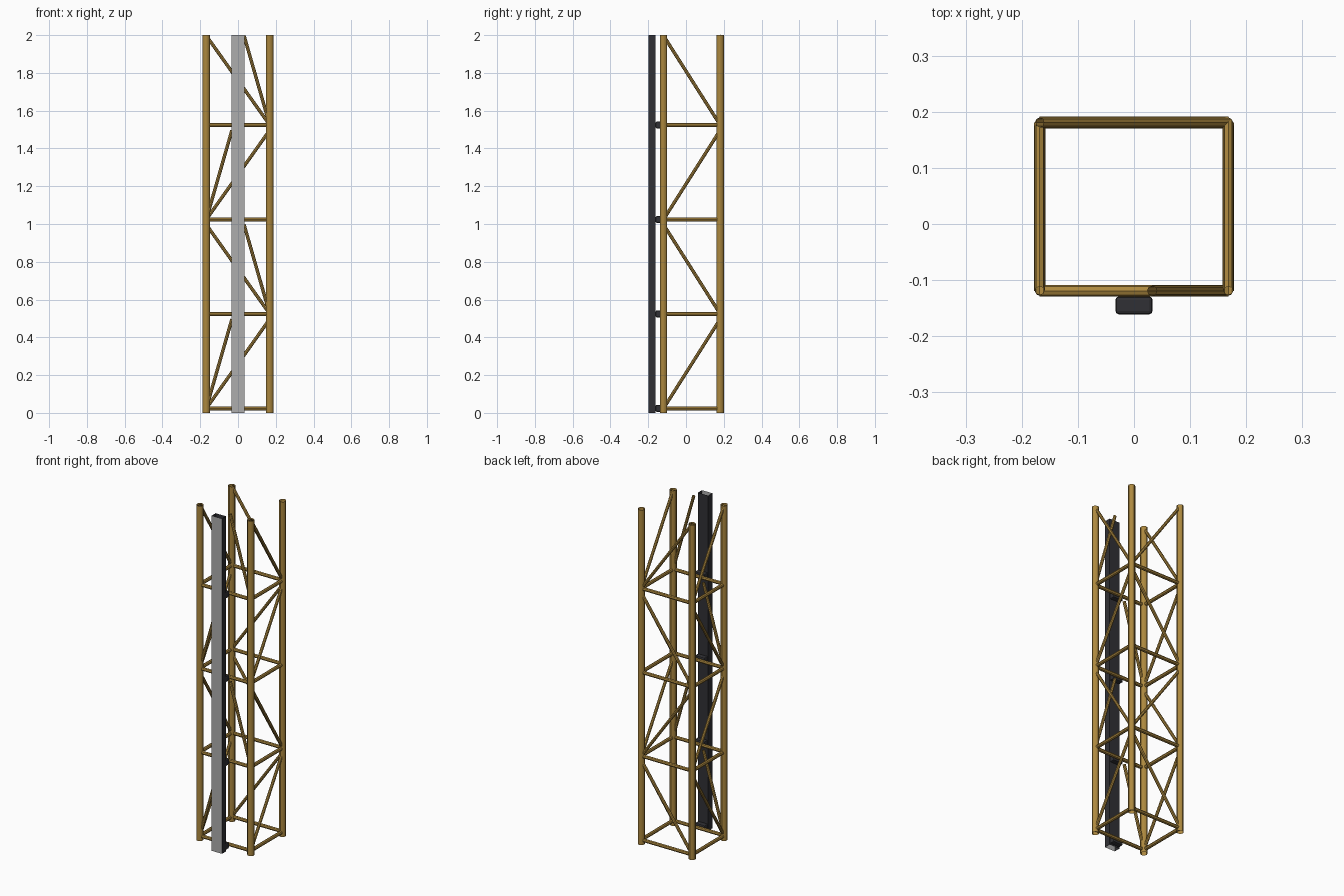
import bpy, bmesh
from mathutils import Vector

if "Cube" in bpy.data.objects:
    bpy.data.objects.remove(bpy.data.objects["Cube"])


def material(name, rgb):
    m = bpy.data.materials.new(name)
    m.diffuse_color = (*rgb, 1)
    m.use_nodes = True
    m.node_tree.nodes["Principled BSDF"].inputs["Base Color"].default_value = m.diffuse_color
    return m


GOLD = material("gold_paint", (0.42, 0.25, 0.05))
DARK = material("dark_plastic", (0.03, 0.03, 0.035))
GREY = material("light_diffuser", (0.42, 0.42, 0.42))

X, YF, YB = 0.168, -0.119, 0.181     # post centre lines
BAY, Z0 = 0.5, 0.024                 # bay height, height of the first ring


def tube(name, a, b, r, sides):
    """Open-ended tube from a to b."""
    a, b = Vector(a), Vector(b)
    bpy.ops.mesh.primitive_cylinder_add(
        vertices=sides, radius=r, depth=(b - a).length,
        end_fill_type='NOTHING', location=(a + b) / 2)
    o = bpy.context.object
    o.name = name
    o.rotation_euler = (b - a).to_track_quat('Z', 'Y').to_euler()
    o.data.materials.append(GOLD)
    bpy.ops.object.shade_smooth_by_angle()


# Four corner posts
for x in (-X, X):
    for y in (YF, YB):
        tube("corner_post", (x, y, 0), (x, y, 2), 0.0195, 12)

for k in range(4):
    z, top = Z0 + BAY * k, BAY * (k + 1) - 0.003
    # Horizontal ring
    for y in (YF, YB):
        tube("cross_bar", (-X, y, z), (X, y, z), 0.0105, 8)
    for x in (-X, X):
        tube("side_bar", (x, YF, z), (x, YB, z), 0.0105, 8)

    # Diagonals, alternating direction from bay to bay
    s = 1 if k % 2 == 0 else -1
    tube("back_brace", (-s * X, YB, z), (s * X, YB, top), 0.009, 8)
    tube("front_brace", (-s * X, YF, z), (-s * 0.032, YF, top), 0.009, 8)
    y0, y1 = (YF, YB) if s > 0 else (YB, YF)
    for x in (-X, X):
        tube("side_brace", (x, y0, z), (x, y1, top), 0.009, 8)

    # Bracket holding the light bar
    bpy.ops.mesh.primitive_cube_add(size=1, location=(0, -0.145, z))
    o = bpy.context.object
    o.name = "light_bar_bracket"
    o.scale = (0.066, 0.032, 0.036)
    bpy.ops.object.transform_apply(location=False, rotation=False, scale=True)
    o.data.materials.append(DARK)
    bev = o.modifiers.new("bevel", 'BEVEL')
    bev.width, bev.segments = 0.006, 2


def strip(name, profile, mat):
    """Vertical sheet following a plan profile, z = 0 to 2."""
    bm = bmesh.new()
    cols = [[bm.verts.new((x, y, z)) for z in (0, 2)] for x, y in profile]
    for p, q in zip(cols, cols[1:]):
        bm.faces.new((p[0], q[0], q[1], p[1]))
    me = bpy.data.meshes.new(name)
    bm.to_mesh(me)
    bm.free()
    me.materials.append(mat)
    bpy.context.collection.objects.link(bpy.data.objects.new(name, me))


# Light bar: dark channel with a grey front panel, open at both ends
W, F, B = 0.034, -0.199, -0.161
strip("light_bar_channel", [(W, F), (W, B), (-W, B), (-W, F)], DARK)
strip("light_bar_front_panel", [(-W, F), (W, F)], GREY)
